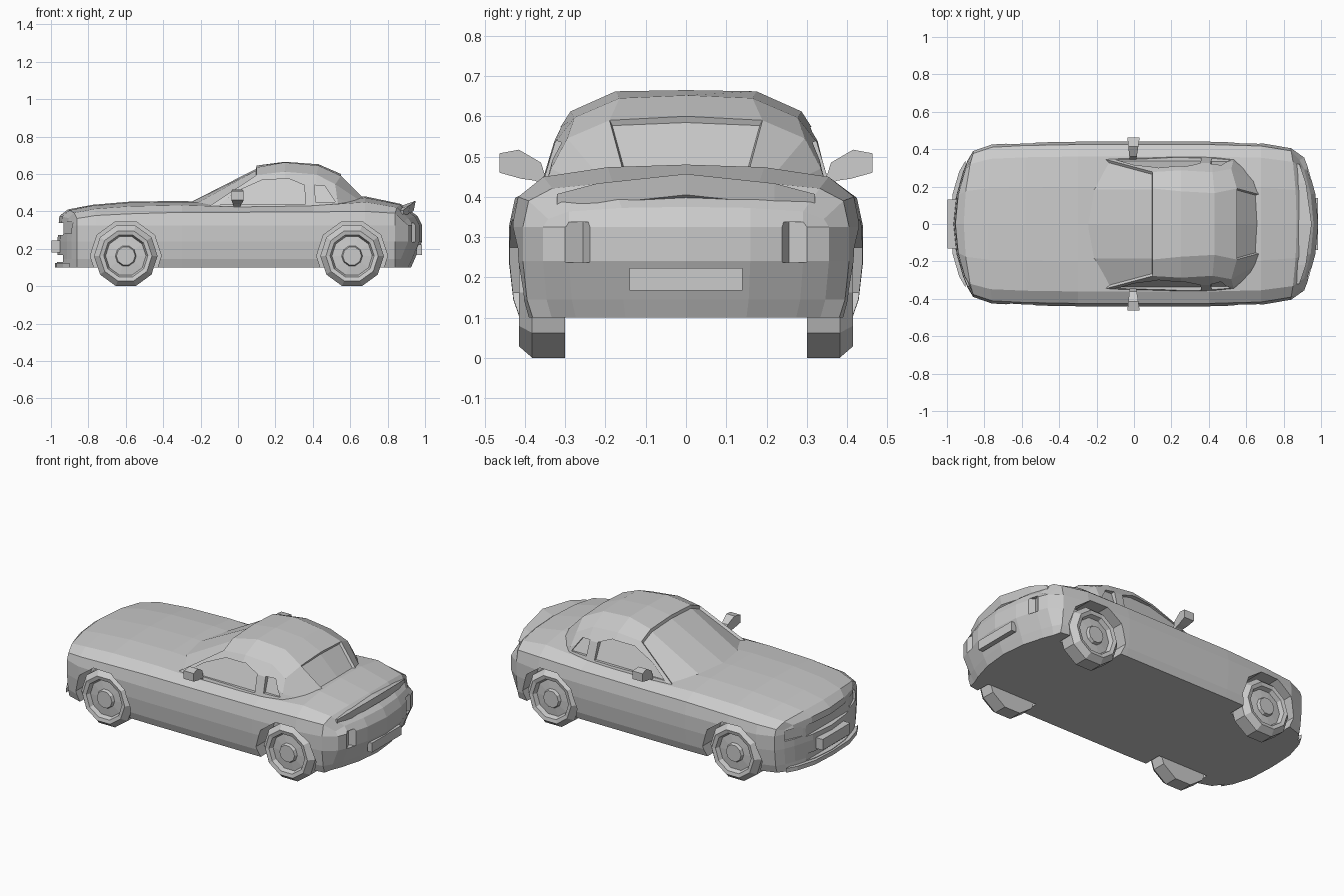
import bpy, bmesh, math
from mathutils import Matrix

if "Cube" in bpy.data.objects:
    bpy.data.objects.remove(bpy.data.objects["Cube"])


def finish(name, bm):
    bmesh.ops.remove_doubles(bm, verts=bm.verts, dist=0.0005)
    bmesh.ops.recalc_face_normals(bm, faces=bm.faces)
    me = bpy.data.meshes.new(name)
    bm.to_mesh(me)
    bm.free()
    ob = bpy.data.objects.new(name, me)
    bpy.context.collection.objects.link(ob)
    return ob


def grid(bm, rows):
    vs = [[bm.verts.new(p) for p in r] for r in rows]
    return [[bm.faces.new((a[i], a[i + 1], b[i + 1], b[i])) for i in range(len(a) - 1)]
            for a, b in zip(vs, vs[1:])]


def mirror_row(half):
    """half runs from the outer side to y = 0"""
    return half + [(x, -y, z) for x, y, z in reversed(half[:-1])]


def fill_open(bm):
    bmesh.ops.remove_doubles(bm, verts=bm.verts, dist=0.0005)
    bmesh.ops.holes_fill(bm, edges=[e for e in bm.edges if e.is_boundary], sides=0)


def prism(name, a, b):
    """solid between two matching polygons"""
    bm = bmesh.new()
    va, vb = [bm.verts.new(p) for p in a], [bm.verts.new(p) for p in b]
    bm.faces.new(va)
    bm.faces.new(vb)
    for i in range(len(a)):
        j = (i + 1) % len(a)
        bm.faces.new((va[i], va[j], vb[j], vb[i]))
    return finish(name, bm)


def box(name, loc, size, turn=0):
    bm = bmesh.new()
    m = Matrix.Translation(loc) @ Matrix.Rotation(math.radians(turn), 4, 'Z') @ Matrix.Diagonal((*size, 1))
    bmesh.ops.create_cube(bm, size=1, matrix=m)
    return finish(name, bm)


def lathe(name, profile, cx, cz, side, n=10):
    """profile of (y, radius) turned around a wheel axle"""
    bm = bmesh.new()
    rows = [[(cx + r * math.cos(2 * math.pi * k / n), side * y, cz + r * math.sin(2 * math.pi * k / n))
             for k in range(n + 1)] for y, r in profile]
    grid(bm, rows)
    fill_open(bm)
    return finish(name, bm)


def cut(ob, cutters):
    for c in cutters:
        c.hide_render = True
        m = ob.modifiers.new("cut", 'BOOLEAN')
        m.object, m.operation, m.solver = c, 'DIFFERENCE', 'EXACT'
    bpy.context.view_layer.update()
    me = bpy.data.meshes.new_from_object(ob.evaluated_get(bpy.context.evaluated_depsgraph_get()))
    ob.modifiers.clear()
    ob.data = me
    for c in cutters:
        bpy.data.objects.remove(c)


# Body: stations of x, edge sweep, half width, belt height, crown height
stations = [(-.965, .075, .34, .345, .375), (-.91, .05, .39, .362, .41), (-.78, .02, .425, .378, .435),
            (-.58, 0, .435, .387, .452), (-.3, 0, .44, .395, .456), (0, 0, .44, .395, .44),
            (.4, 0, .44, .397, .45), (.68, 0, .432, .40, .48), (.87, -.03, .405, .39, .44),
            (.975, -.075, .355, .345, .375)]
tucks = {0: (-.005, 0, 0, .005, .01), 9: (-.05, -.03, .01, .01, -.015)}


def section(i):
    x, sweep, w, zb, zc = stations[i]
    pts = [(.94, .10), (.975, .145), (1, .24), (1, .325), (.965, zb),
           (.82, zb + .62 * (zc - zb)), (.45, zb + .92 * (zc - zb)), (0, zc)]
    t = tucks.get(i, (0,) * 5)
    return [(x + sweep * (min(1, f) if j > 4 else 1) ** 2 + t[min(j, 4)], w * f, z)
            for j, (f, z) in enumerate(pts)]


bm = bmesh.new()
grid(bm, [mirror_row(section(i)) for i in range(len(stations))])
for i in (0, len(stations) - 1):
    s, sec = stations[i][1], section(i)
    levels = [[(x + s * (f * f - 1), y * f, z) for f in (1, .82, .45, 0)] for x, y, z in sec[:4]]
    grid(bm, [mirror_row(r) for r in levels + [sec[4:]]])
fill_open(bm)
body = finish("body", bm)

# Wheel arches, grille, air intake and lamp recesses
WZ, AXLES = .162, (-.6, .61)
cutters = [box("grille_cut", (-.97, 0, .305), (.075, .40, .065)),
           box("intake_cut", (-.97, 0, .148), (.07, .5, .04))]
for s in (1, -1):
    cutters += [lathe("arch_cut", [(.302, .19), (.6, .19)], x, WZ, s) for x in AXLES]
    cutters.append(box("headlamp_cut", (-.93, s * .285, .312), (.06, .12, .06), -s * 24))
    cutters.append(box("tail_lamp_cut", (.957, s * .298, .287), (.05, .115, .10), -s * -24 * -1))
cut(body, cutters)

# Cabin: sections from side base up to the centre line
cabin_rows = [
    [(-.13, .355, .40), (-.14, .35, .42), (-.15, .345, .43), (-.27, .19, .43), (-.31, 0, .435)],
    [(.10, .362, .40), (.10, .322, .53), (.10, .278, .595), (.10, .19, .635), (.10, 0, .645)],
    [(.25, .366, .40), (.25, .33, .545), (.25, .287, .612), (.25, .175, .662), (.25, 0, .665)],
    [(.42, .366, .40), (.42, .325, .535), (.42, .277, .597), (.43, .165, .645), (.43, 0, .652)],
    [(.54, .357, .40), (.53, .335, .47), (.52, .295, .545), (.55, .19, .59), (.55, 0, .60)],
    [(.66, .26, .40), (.665, .24, .425), (.67, .21, .445), (.68, .155, .46), (.68, 0, .475)]]
bm = bmesh.new()
faces = grid(bm, [mirror_row(r) for r in cabin_rows])
fill_open(bm)
bmesh.ops.recalc_face_normals(bm, faces=bm.faces)
bmesh.ops.inset_region(bm, faces=faces[0][2:6], thickness=.012, depth=-.014)
bmesh.ops.inset_region(bm, faces=faces[4][3:5], thickness=.008, depth=-.014)
cabin = finish("cabin", bm)

# Side windows
door = [(-.1, .44), (0, .51), (.13, .568), (.27, .575), (.355, .54), (.36, .44)]
quarter = [(.415, .45), (.41, .54), (.465, .535), (.52, .45)]
cutters = []
for s in (1, -1):
    for poly in (door, quarter):
        inner = [(x, s * (.345 - (z - .42) * .4), z) for x, z in poly]
        cutters.append(prism("window_cut", inner, [(x, s * .5, z) for x, z in poly]))
cut(cabin, cutters)

# Rear lip spoiler
bm = bmesh.new()
lip = []
for y in (-.32, -.22, 0, .22, .32):
    f = (y / .32) ** 2
    x, z = -.065 * f, -.05 * f
    lip.append([(p + x, y, q + z) for p, q in ((.86, .425), (.95, .457), (.94, .405), (.90, .38), (.86, .425))])
grid(bm, lip)
fill_open(bm)
finish("rear_spoiler", bm)

# Plates, front lip
box("front_plate", (-.972, 0, .212), (.05, .26, .065))
box("rear_plate", (.97, 0, .195), (.03, .28, .056))
outline = [(-.9, .34), (-.935, .28), (-.97, .16), (-.978, 0), (-.97, -.16), (-.935, -.28), (-.9, -.34)]
prism("front_lip", [(x, y, .10) for x, y in outline], [(x, y, .125) for x, y in outline])

# Wheels and mirrors
tyre = [(.30, .17), (.382, .17), (.415, .14), (.41, .118), (.385, .108), (.39, .056), (.408, .05)]
mirror = [(.34, .42), (.36, .485), (.415, .517), (.463, .508), (.463, .46), (.41, .445), (.375, .44)]
for s, side in ((1, "left"), (-1, "right")):
    for x, end in zip(AXLES, ("front", "rear")):
        lathe(f"{end}_{side}_wheel", tyre, x, WZ, s)
    prism(f"{side}_mirror", [(-.025 - (y - .36) * .1, s * y, z) for y, z in mirror],
          [(.015 + (y - .36) * .15, s * y, z) for y, z in mirror])
